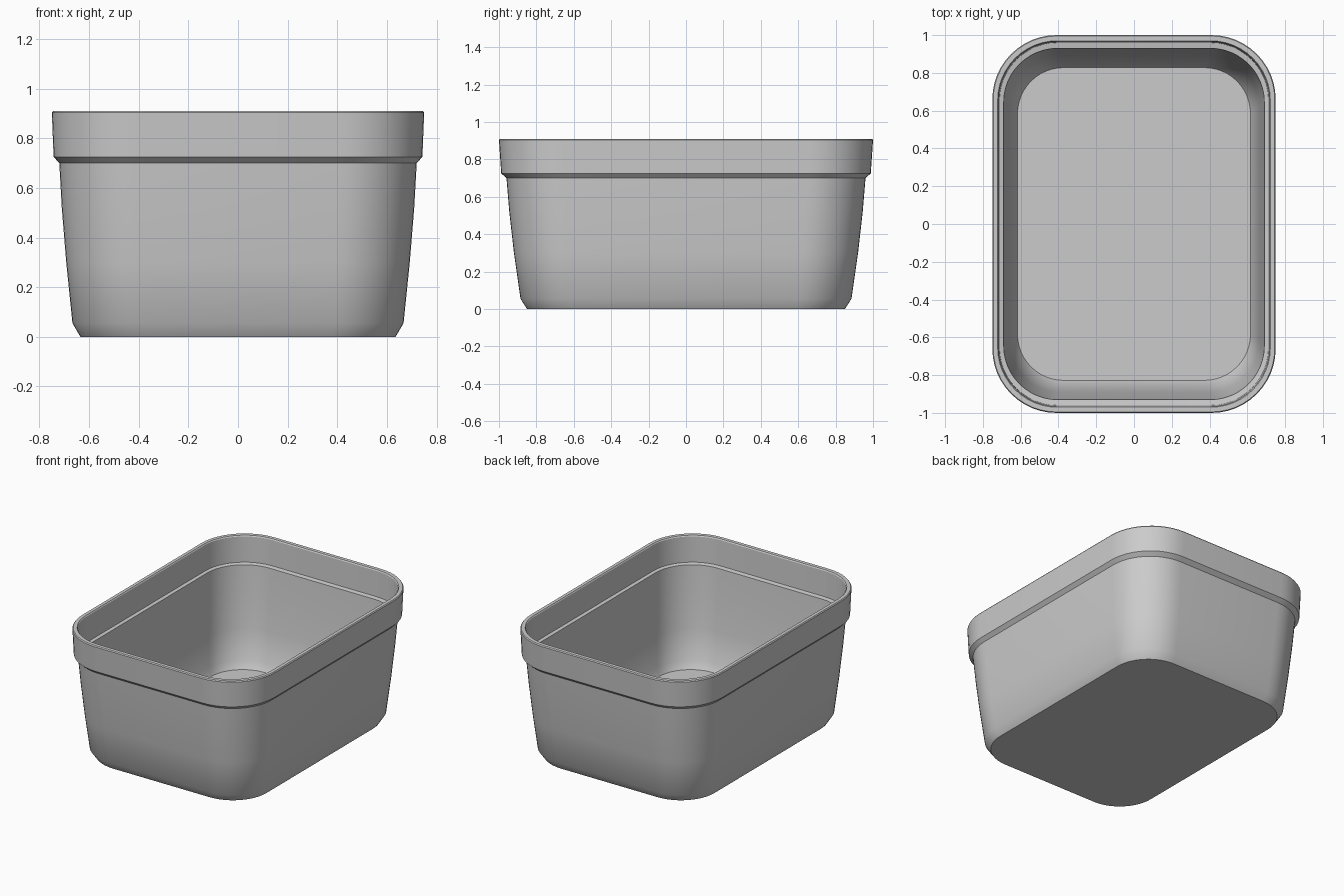
import bpy, bmesh, math

cube = bpy.data.objects.get("Cube")
if cube:
    bpy.data.objects.remove(cube, do_unlink=True)

STEPS = 12  # segments per rounded corner


def make_material(name, rgb):
    mat = bpy.data.materials.new(name)
    mat.use_nodes = True
    color = (*rgb, 1)
    mat.diffuse_color = color
    mat.node_tree.nodes["Principled BSDF"].inputs["Base Color"].default_value = color
    return mat


def rounded_ring(bm, hx, hy, r, z):
    """Rounded rectangle of vertices at height z."""
    ring = []
    for corner, (sx, sy) in enumerate([(1, 1), (-1, 1), (-1, -1), (1, -1)]):
        for i in range(STEPS + 1):
            a = math.pi / 2 * (corner + i / STEPS)
            ring.append(bm.verts.new((sx * (hx - r) + r * math.cos(a),
                                      sy * (hy - r) + r * math.sin(a), z)))
    return ring


# Wall section from the base, up the outside, over the rim and down the inside:
# half width, half depth, corner radius, height
section = [
    (0.635, 0.85, 0.26, 0.0),
    (0.667, 0.885, 0.28, 0.055),
    (0.692, 0.92, 0.30, 0.30),
    (0.71, 0.945, 0.31, 0.52),
    (0.72, 0.96, 0.31, 0.70),
    (0.743, 0.988, 0.33, 0.725),
    (0.75, 1.0, 0.34, 0.903),
    (0.745, 0.995, 0.335, 0.91),
    (0.722, 0.97, 0.315, 0.91),
    (0.717, 0.965, 0.31, 0.903),
    (0.712, 0.96, 0.305, 0.725),
    (0.69, 0.93, 0.285, 0.72),
    (0.68, 0.915, 0.28, 0.52),
    (0.662, 0.89, 0.27, 0.30),
    (0.64, 0.858, 0.26, 0.085),
    (0.617, 0.828, 0.245, 0.035),
]

bm = bmesh.new()
rings = [rounded_ring(bm, *row) for row in section]
for low, high in zip(rings, rings[1:]):
    n = len(low)
    for i in range(n):
        j = (i + 1) % n
        bm.faces.new((low[i], low[j], high[j], high[i]))

# Underside and inner floor
bm.faces.new(rings[0][::-1])
bm.faces.new(rings[-1])

mesh = bpy.data.meshes.new("container")
bm.to_mesh(mesh)
bm.free()
mesh.materials.append(make_material("light grey plastic", (0.6, 0.6, 0.6)))
container = bpy.data.objects.new("container", mesh)
bpy.context.collection.objects.link(container)

# Smooth walls with crisp steps
bpy.context.view_layer.objects.active = container
container.select_set(True)
bpy.ops.object.shade_smooth_by_angle(angle=math.radians(32))
